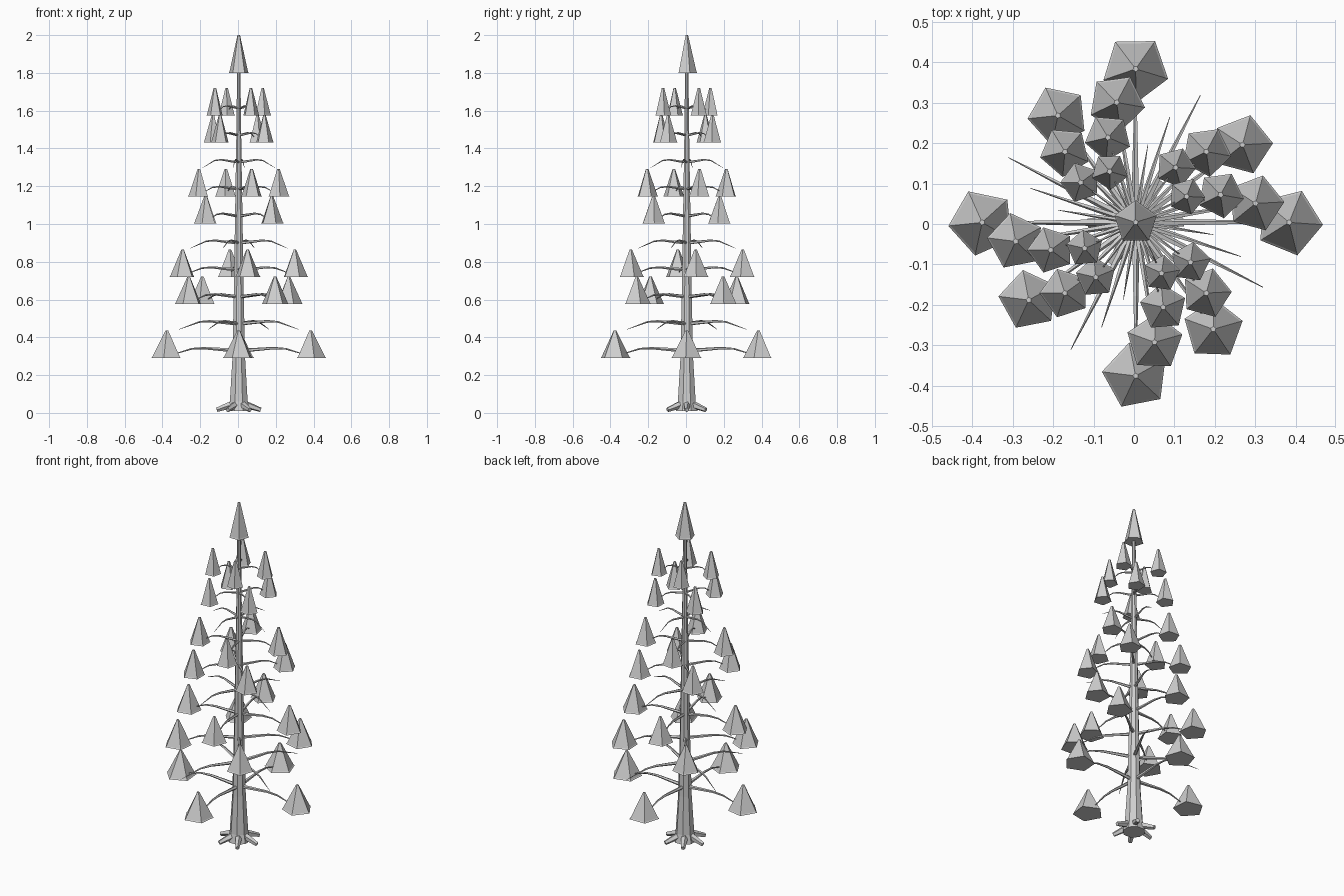
import bpy, bmesh, math
from mathutils import Vector

if "Cube" in bpy.data.objects:
    bpy.data.objects.remove(bpy.data.objects["Cube"])

grey = bpy.data.materials.new("plain grey")
grey.diffuse_color = (0.62, 0.62, 0.62, 1)
grey.use_nodes = True
grey.node_tree.nodes["Principled BSDF"].inputs["Base Color"].default_value = grey.diffuse_color
CX, CY = 0.004, 0.004  # trunk axis


def loft(bm, points, radii, sides, spin=0.0):
    """Skin rings of a regular polygon along a path, with capped ends."""
    points = [Vector(p) + Vector((CX, CY, 0)) for p in points]
    rings = []
    for i, (p, r) in enumerate(zip(points, radii)):
        axis = (points[min(i + 1, len(points) - 1)] - points[max(i - 1, 0)]).normalized()
        if abs(axis.z) > 0.99:
            u, v = Vector((1, 0, 0)), Vector((0, 1, 0))
        else:
            u = Vector((0, 0, 1)).cross(axis).normalized()
            v = axis.cross(u)
        ring = []
        for k in range(sides):
            a = spin + 2 * math.pi * k / sides
            ring.append(bm.verts.new(p + r * (u * math.cos(a) + v * math.sin(a))))
        rings.append(ring)
    for lo, hi in zip(rings, rings[1:]):
        for k in range(sides):
            n = (k + 1) % sides
            bm.faces.new((lo[k], lo[n], hi[n], hi[k]))
    bm.faces.new(rings[0][::-1])
    bm.faces.new(rings[-1])


def finish(bm, name):
    bmesh.ops.recalc_face_normals(bm, faces=bm.faces[:])
    mesh = bpy.data.meshes.new(name)
    bm.to_mesh(mesh)
    bm.free()
    mesh.materials.append(grey)
    bpy.context.collection.objects.link(bpy.data.objects.new(name, mesh))


def foliage_cone(bm, x, y, z, radius, height, spin):
    """Five-sided cone with a short skirt and a tiny blunt tip."""
    loft(bm, [(x, y, z), (x, y, z + 0.04 * height), (x, y, z + height)],
         [radius, radius * 0.93, 0.007], 5, spin)


# Trunk: flared at the foot, thin at the top
bm = bmesh.new()
profile = [(0.01, 0.062), (0.06, 0.051), (0.28, 0.037), (0.6, 0.029),
           (1.0, 0.022), (1.4, 0.015), (1.85, 0.009)]
loft(bm, [(0, 0, z) for z, r in profile], [r for z, r in profile], 8, math.pi / 8)
finish(bm, "trunk")

# Roots: six tapered stubs sloping down from the foot
bm = bmesh.new()
for k in range(6):
    c, s = math.cos(k * math.pi / 3), math.sin(k * math.pi / 3)
    loft(bm, [(0.02 * c, 0.02 * s, 0.05), (0.06 * c, 0.06 * s, 0.036),
              (0.117 * c, 0.117 * s, 0.016)], [0.02, 0.018, 0.012], 5)
finish(bm, "roots")

# Ten tiers of four branches, every third tier bare
branches, cones = bmesh.new(), bmesh.new()
for tier in range(10):
    reach = 0.38 - 0.0265 * tier
    z = 0.327 + 0.1425 * tier
    thick = 1 - 0.05 * tier
    for k in range(4):
        a = math.radians(63 * tier + 90 * k)
        c, s = math.cos(a), math.sin(a)
        path = [(0, 0.002), (0.25, 0.009), (0.48, 0.016), (0.66, 0.012), (1, -0.027)]
        loft(branches, [(reach * t * c, reach * t * s, z + h) for t, h in path],
             [w * thick for w in (0.011, 0.009, 0.007, 0.005, 0.001)], 5)
        if tier % 3 != 1:
            foliage_cone(cones, reach * c, reach * s, z - 0.036,
                         0.084 - 0.0042 * tier, 0.146,
                         math.radians(68 - 13 * (tier + k)))
finish(branches, "branches")
finish(cones, "foliage_cones")

# Crown cone at the tip
bm = bmesh.new()
foliage_cone(bm, 0, 0, 1.8, 0.055, 0.2, math.radians(18))
finish(bm, "crown_cone")
